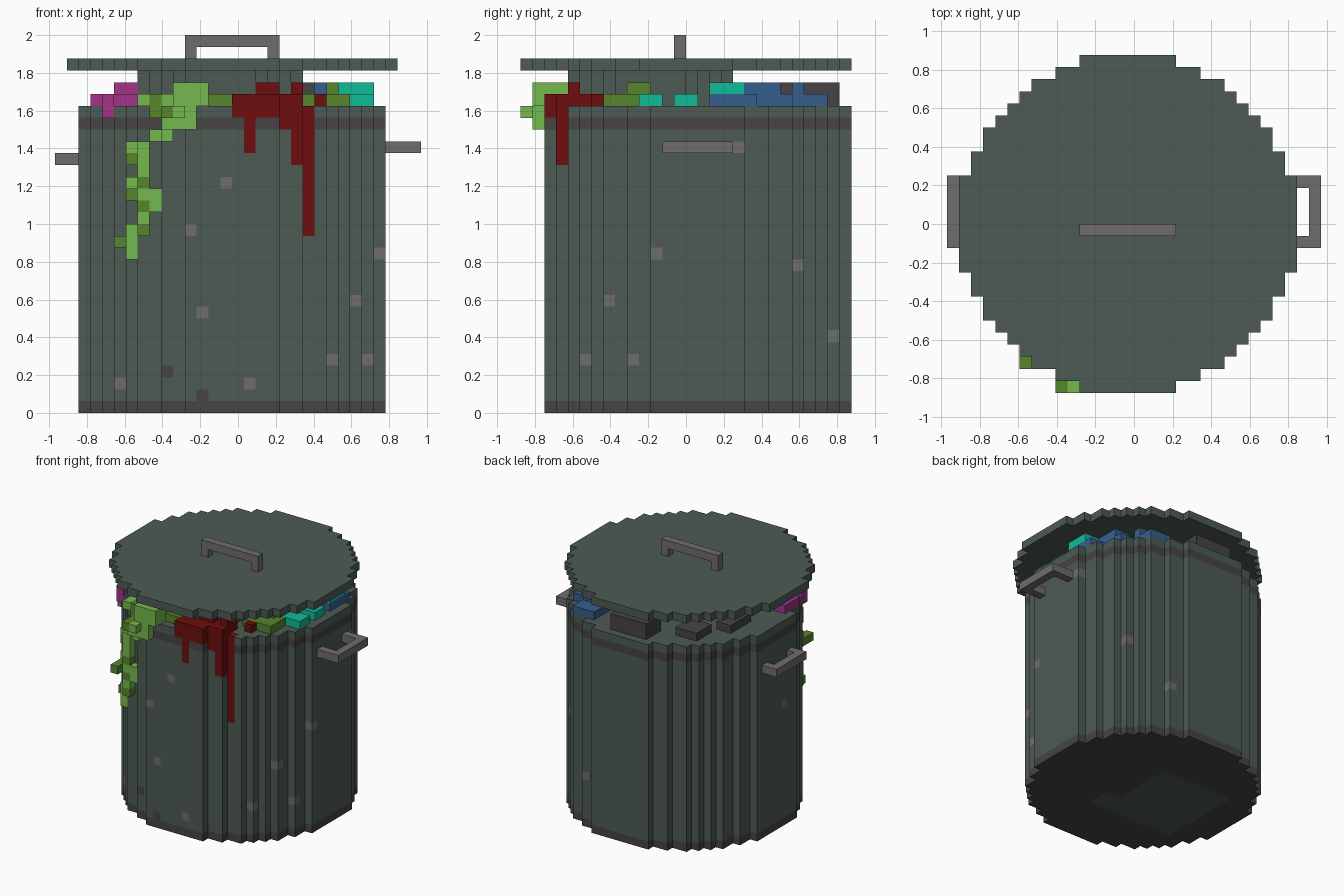
import bpy
import bmesh
from mathutils import Vector

cube = bpy.data.objects.get("Cube")
if cube:
    bpy.data.objects.remove(cube)

UNIT = 0.0625
ORIGIN = Vector((-15.5, -14, 0)) * UNIT


def material(name, hex_code):
    def linear(text):
        c = int(text, 16) / 255
        return c / 12.92 if c < 0.04 else ((c + 0.055) / 1.055) ** 2.4

    colour = [linear(hex_code[n:n + 2]) for n in (0, 2, 4)] + [1]
    mat = bpy.data.materials.new(name)
    mat.use_nodes = True
    mat.diffuse_color = colour
    shader = next(n for n in mat.node_tree.nodes if n.type == "BSDF_PRINCIPLED")
    shader.inputs["Base Color"].default_value = colour
    shader.inputs["Roughness"].default_value = 0.9
    return mat


MATERIALS = {
    "green": material("weathered_green", "4d5b54"),
    "dark": material("dark_grey", "464444"),
    "grey": material("bare_metal_grey", "706c6c"),
    "red": material("dark_red", "6e0d0d"),
    "lime": material("lime_slime", "75ba4f"),
    "olive": material("olive_slime", "57862c"),
    "purple": material("purple_rag", "a43388"),
    "teal": material("teal_plastic", "10bb99"),
    "blue": material("blue_plastic", "355f8d"),
}


def block(colour, xs, ys, zs):
    """Solid block of cells; each range is (first, end)."""
    return {(i, j, k): colour
            for i in range(*xs) for j in range(*ys) for k in range(*zs)}


def disc(colour, centre, radius, limit, zs):
    """Stepped round slab whose cell centres lie inside the squared limit."""
    cx, cy = centre
    cells = block(colour, (cx - radius, cx + radius), (cy - radius, cy + radius), zs)
    return {c: m for c, m in cells.items()
            if (c[0] + 0.5 - cx) ** 2 + (c[1] + 0.5 - cy) ** 2 < limit}


def build(name, cells):
    """Skin the outside of a set of cells and merge its flat faces."""
    names = sorted(set(cells.values()))
    bm = bmesh.new()
    verts = {}

    def vert(p):
        if p not in verts:
            verts[p] = bm.verts.new(ORIGIN + Vector(p) * UNIT)
        return verts[p]

    for cell, colour in cells.items():
        for axis in range(3):
            for side in (0, 1):
                near = list(cell)
                near[axis] += 1 if side else -1
                if tuple(near) in cells:
                    continue
                loop = []
                for u, v in ((0, 0), (1, 0), (1, 1), (0, 1)):
                    p = list(cell)
                    p[axis] += side
                    p[(axis + 1) % 3] += u
                    p[(axis + 2) % 3] += v
                    loop.append(vert(tuple(p)))
                face = bm.faces.new(loop if side else loop[::-1])
                face.material_index = names.index(colour)
    bmesh.ops.dissolve_limit(bm, angle_limit=0.01, verts=bm.verts[:],
                             edges=bm.edges[:], delimit={"MATERIAL"})
    mesh = bpy.data.meshes.new(name)
    bm.to_mesh(mesh)
    bm.free()
    for n in names:
        mesh.materials.append(MATERIALS[n])
    obj = bpy.data.objects.new(name, mesh)
    bpy.context.collection.objects.link(obj)


# Can body with dark bands at the foot and below the rim
can = disc("green", (15, 15), 13, 170, (0, 26))
for cell in can:
    if cell[2] in (0, 24):
        can[cell] = "dark"


def front(i):
    """First body cell met from the front in column i."""
    return min((j for (a, j, k) in can if a == i and k == 1), default=15)


FRONT = {i: front(i) for i in range(2, 28)}

# Patch under the base
can.update(block("green", (6, 16), (9, 20), (0, 1)))
can.update(block("green", (16, 18), (9, 12), (0, 1)))

# Worn spots: front columns, then single spots on the back and sides
for i, k in ((14, 19), (11, 15), (12, 8), (16, 2), (23, 4), (26, 4),
             (25, 9), (27, 13), (5, 2)):
    can[i, FRONT[i], k] = "grey"
for i, k in ((9, 3), (12, 1)):
    can[i, FRONT[i], k] = "dark"
for spot in ((24, 23, 12), (20, 26, 6), (2, 13, 15), (27, 18, 22)):
    can[spot] = "grey"

# Red drips running down the front wall: column and lowest cell
for i, low in ((15, 25), (16, 22), (17, 25), (18, 25), (19, 24), (20, 21), (21, 15)):
    for k in range(low, 26):
        can[i, FRONT[i], k] = "red"
build("can_body", can)

# Lid and the plug beneath it
build("lid", disc("green", (15, 14), 14, 196, (29, 30)))
build("lid_plug", disc("green", (14, 11), 7, 50, (26, 29)))

# Lid handle
handle = block("grey", (11, 19), (13, 14), (31, 32))
for i in (11, 18):
    handle[i, 13, 30] = "grey"
build("lid_handle", handle)

# Side handles: outer bar and two arms, the right one mounted lower
for name, bar, arms, k in (("left_handle", 30, (28, 30), 22),
                           ("right_handle", 0, (1, 2), 21)):
    cells = block("grey", (bar, bar + 1), (12, 18), (k, k + 1))
    for j in (12, 17):
        cells.update(block("grey", arms, (j, j + 1), (k, k + 1)))
    build(name, cells)

# Slime trail clinging to the front: one run of columns per row, top to bottom
slime = {}
RUNS = ((8, 12), (9, 11), (8, 10), (6, 8), (6, 8), (7, 8), (6, 8),
        (6, 9), (7, 9), (7, 8), (6, 8), (5, 7), (6, 7))
for row, (first, end) in enumerate(RUNS):
    for i in range(first, end):
        slime[i, FRONT[i] - 1, 25 - row] = "lime"
for i, k in ((8, 25), (6, 21), (7, 19), (7, 17), (7, 15), (5, 14)):
    slime[i, FRONT[i] - 1, k] = "olive"
slime.update(block("olive", (6, 7), (2, 5), (18, 19)))
slime.update(block("lime", (9, 12), (1, 2), (24, 26)))
slime.update(block("lime", (10, 11), (0, 2), (25, 26)))
slime.update(block("olive", (9, 10), (0, 2), (25, 26)))
# Slime heap spilling over the rim
slime.update(block("lime", (10, 13), (1, 4), (26, 28)))
slime.update(block("lime", (7, 10), (3, 5), (26, 27)))
slime.update(block("olive", (8, 9), (3, 5), (26, 27)))
slime.update(block("olive", (12, 15), (3, 5), (26, 27)))
build("slime_trail", slime)

# Red spill on the rim
spill = block("red", (15, 21), (3, 6), (26, 27))
spill.update(block("red", (15, 19), (2, 3), (26, 27)))
spill.update(block("red", (22, 23), (6, 7), (26, 27)))
for i in (15, 17, 18, 20):
    spill[i, 4, 27] = "red"
build("red_spill", spill)

# Olive peel on the rim
peel = block("olive", (21, 25), (7, 10), (26, 27))
peel.update(block("olive", (23, 24), (9, 11), (27, 28)))
build("olive_peel", peel)

# Purple rag hanging over the rim
rag = block("purple", (3, 5), (9, 12), (26, 27))
rag.update(block("purple", (5, 7), (7, 10), (26, 27)))
rag.update(block("purple", (5, 8), (8, 11), (27, 28)))
rag[4, FRONT[4] - 1, 25] = "purple"
rag[4, FRONT[4] - 1, 26] = "purple"
build("purple_rag", rag)

# Teal plastic scraps
teal = block("teal", (24, 27), (10, 12), (26, 27))
teal.update(block("teal", (25, 27), (13, 15), (26, 27)))
teal.update(block("teal", (24, 27), (16, 19), (27, 28)))
build("teal_scraps", teal)

# Blue plastic following the rim around the back corner
blue = block("blue", (24, 27), (16, 20), (26, 27))
blue.update(block("blue", (22, 25), (20, 23), (26, 27)))
blue.update(block("blue", (20, 23), (23, 26), (26, 27)))
blue.update(block("blue", (23, 25), (19, 22), (27, 28)))
blue.update(block("blue", (21, 23), (23, 24), (27, 28)))
build("blue_scraps", blue)

# Dark rubbish along the back
rubbish = block("dark", (12, 17), (24, 27), (26, 28))
rubbish.update(block("dark", (20, 22), (22, 23), (26, 28)))
rubbish.update(block("dark", (7, 10), (21, 24), (26, 27)))
rubbish.update(block("dark", (5, 7), (16, 20), (26, 27)))
build("dark_rubbish", rubbish)
